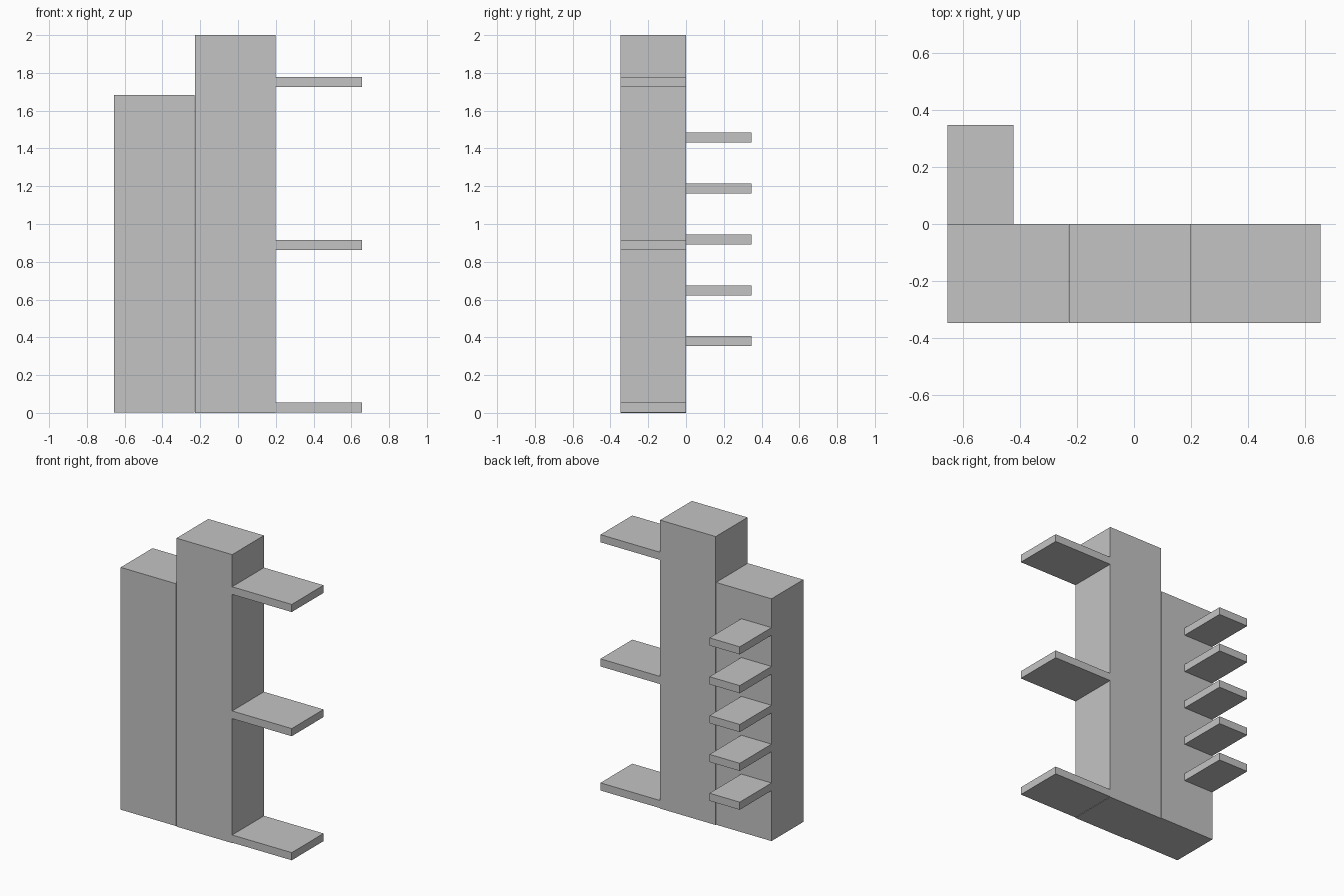
import bpy
import bmesh
from mathutils import Vector

if "Cube" in bpy.data.objects:
    bpy.data.objects.remove(bpy.data.objects["Cube"])

grey = bpy.data.materials.new("light_grey")
grey.diffuse_color = (0.55, 0.55, 0.55, 1)
grey.use_nodes = True
grey.node_tree.nodes["Principled BSDF"].inputs["Base Color"].default_value = grey.diffuse_color


def box(name, x, y, z):
    """Axis-aligned box from (min, max) ranges."""
    bm = bmesh.new()
    bmesh.ops.create_cube(bm, size=1)
    size = Vector((x[1] - x[0], y[1] - y[0], z[1] - z[0]))
    bmesh.ops.scale(bm, vec=size, verts=bm.verts)
    mesh = bpy.data.meshes.new(name)
    bm.to_mesh(mesh)
    bm.free()
    mesh.materials.append(grey)
    obj = bpy.data.objects.new(name, mesh)
    obj.location = (sum(x) / 2, sum(y) / 2, sum(z) / 2)
    bpy.context.collection.objects.link(obj)


FRONT = (-0.348, 0.0)
BACK = (0.0, 0.348)
THICK = 0.053

# Cabinets, with a hairline gap between them
box("low_cabinet", (-0.656, -0.231), FRONT, (0.003, 1.683))
box("tall_cabinet", (-0.228, 0.199), FRONT, (0.0, 2.0))

# Wide shelves on the right side of the tall cabinet
for i, z in enumerate((0.003, 0.863, 1.724)):
    box(f"side_shelf_{i + 1}", (0.199, 0.656), FRONT, (z, z + THICK))

# Evenly spaced narrow shelves behind the low cabinet
for i in range(5):
    z = 0.353 + i * 0.2693
    box(f"back_shelf_{i + 1}", (-0.656, -0.424), BACK, (z, z + THICK))
